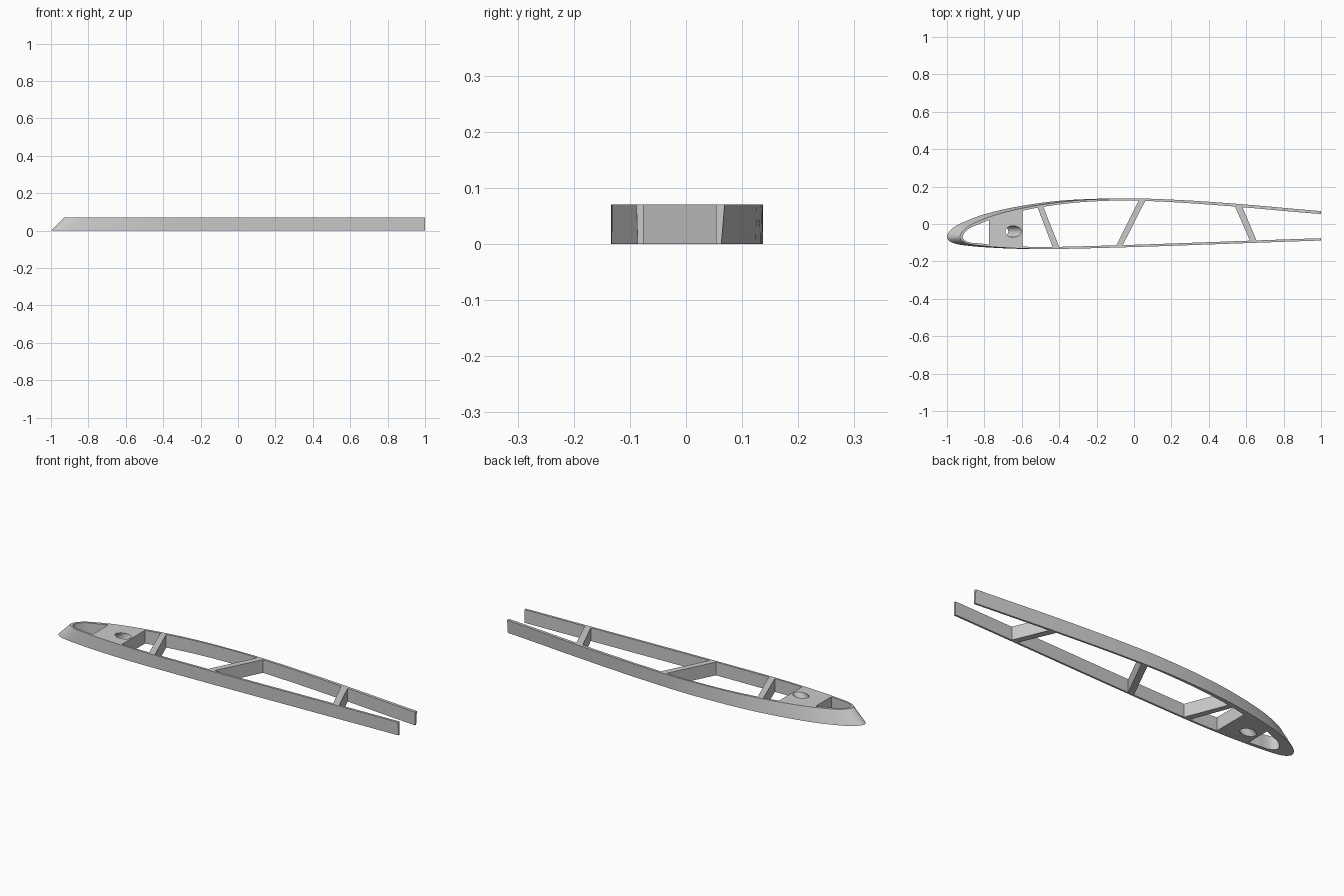
import bpy, bmesh, math

if "Cube" in bpy.data.objects:
    bpy.data.objects.remove(bpy.data.objects["Cube"])

H = 0.07          # rib height
SWEEP = 0.07      # backward shift of the section over that height
SKIN = 0.01       # rim thickness

# Section curves: (distance from nose, y)
UPPER = [(0, -.07), (.015, -.038), (.04, -.015), (.1, .015), (.2, .052), (.4, .097), (.6, .124),
         (.8, .135), (.95, .137), (1.2, .127), (1.4, .114), (1.6, .098), (1.8, .08), (2, .063)]
LOWER = [(0, -.07), (.008, -.086), (.02, -.096), (.05, -.107), (.1, -.115), (.2, -.124),
         (.4, -.133), (.6, -.132), (1, -.121), (1.4, -.107), (2, -.086)]


def curve(points, x):
    """Smooth cubic through the points, parametrised by the root of the distance."""
    s = math.sqrt(min(max(x + 1, 0), 2))
    p = [(math.sqrt(q), y) for q, y in points]

    def slope(i):
        a, b = p[max(i - 1, 0)], p[min(i + 1, len(p) - 1)]
        return (b[1] - a[1]) / (b[0] - a[0])
    i = 0
    while i < len(p) - 2 and s > p[i + 1][0]:
        i += 1
    d = p[i + 1][0] - p[i][0]
    t = (s - p[i][0]) / d
    return ((2 * t**3 - 3 * t**2 + 1) * p[i][1] + (t**3 - 2 * t**2 + t) * d * slope(i)
            + (3 * t**2 - 2 * t**3) * p[i + 1][1] + (t**3 - t**2) * d * slope(i + 1))


def prism(bm, bottom, top):
    """Closed solid between two matching rings."""
    a = [bm.verts.new(v) for v in bottom]
    b = [bm.verts.new(v) for v in top]
    n = len(a)
    bm.faces.new(a[::-1])
    bm.faces.new(b)
    for i in range(n):
        j = (i + 1) % n
        bm.faces.new((a[i], a[j], b[j], b[i]))


def make(name, bm):
    bmesh.ops.recalc_face_normals(bm, faces=bm.faces)
    mesh = bpy.data.meshes.new(name)
    bm.to_mesh(mesh)
    bm.free()
    ob = bpy.data.objects.new(name, mesh)
    bpy.context.collection.objects.link(ob)
    return ob


# Swept solid section, cut square at the tail
def section_ring(z, shift):
    n = 48
    xs = [(2 - shift) * (i / n) ** 2 - 1 for i in range(n + 1)]
    ring = [(x + shift, curve(LOWER, x), z) for x in xs]
    ring += [(x + shift, curve(UPPER, x), z) for x in xs[:0:-1]]
    return ring


bm = bmesh.new()
prism(bm, section_ring(0, 0), section_ring(H, SWEEP))
rib = make("wing_rib", bm)


# Inner faces of the rim
NOSE = -0.915


def rim(x):
    t = SKIN * min(1, max(0, (x - NOSE) / 0.08))
    back = x - (1 + NOSE)
    hi = min(curve(UPPER, x), curve(UPPER, back)) - t
    lo = max(curve(LOWER, x), curve(LOWER, back)) + t
    return lo, hi


# Bays between the struts: x of the left side (low, high), x of the right side (low, high)
BAYS = [(-.595, -.595, -.435, -.515), (-.40, -.485, -.095, .025),
        (-.06, .06, .62, .54), (.655, .58, 1.1, 1.1)]
bm = bmesh.new()


def bay(l0, l1, r0, r1, n=24, power=1):
    ease = [(i / n) ** power for i in range(n + 1)]
    ring = [(l0 + (r0 - l0) * t, rim(l0 + (r0 - l0) * t)[0]) for t in ease]
    high = [(l1 + (r1 - l1) * t, rim(l1 + (r1 - l1) * t)[1]) for t in ease[::-1]]
    ring += high if power == 1 else high[:-1]      # nose bay closes to a point
    prism(bm, [(x, y, -.05) for x, y in ring], [(x, y, H + .05) for x, y in ring])


for b in BAYS:
    bay(*b)
bay(NOSE, NOSE, -.775, -.775, power=2)

# Slanted spar hole through the solid block
def circle(z):
    cx = -.715 + z * SWEEP / H
    return [(cx + .043 * math.cos(k * math.tau / 40), -.04 + .03 * math.sin(k * math.tau / 40), z)
            for k in range(40)]


prism(bm, circle(-.01), circle(H + .01))
cutter = make("bay_cutter", bm)
cutter.hide_render = True

# Cut the bays and bake the result
mod = rib.modifiers.new("bays", 'BOOLEAN')
mod.operation = 'DIFFERENCE'
mod.solver = 'EXACT'
mod.object = cutter
bpy.context.view_layer.objects.active = rib
rib.select_set(True)
cutter.select_set(False)
bpy.ops.object.modifier_apply(modifier=mod.name)
bpy.data.objects.remove(cutter)
bpy.ops.object.shade_smooth_by_angle(angle=math.radians(30))

grey = bpy.data.materials.new("light_grey")
grey.diffuse_color = (0.6, 0.6, 0.6, 1)
grey.use_nodes = True
grey.node_tree.nodes["Principled BSDF"].inputs["Base Color"].default_value = grey.diffuse_color
rib.data.materials.clear()
rib.data.materials.append(grey)
